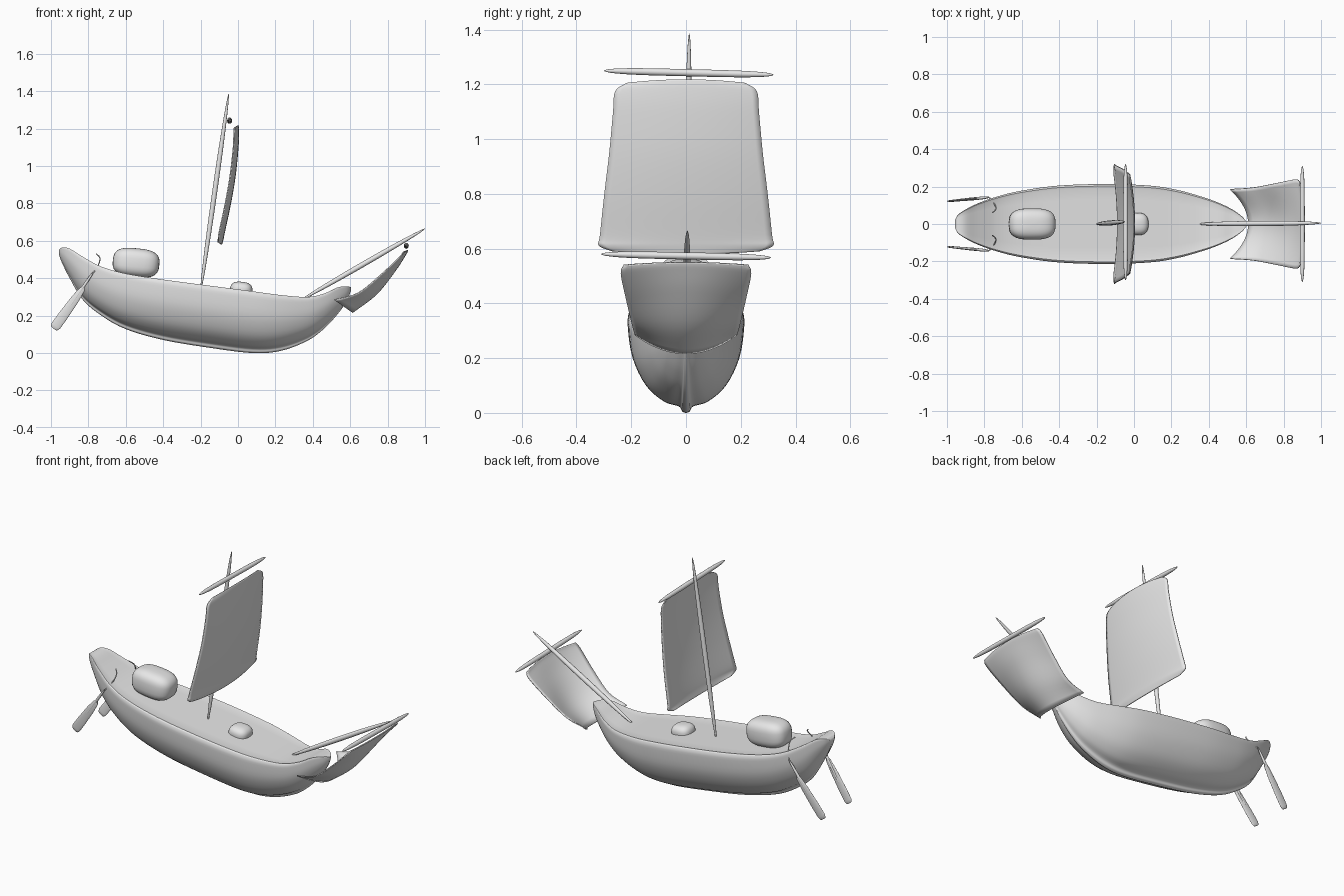
import bpy
import bmesh
import math
from mathutils import Vector

if "Cube" in bpy.data.objects:
    bpy.data.objects.remove(bpy.data.objects["Cube"], do_unlink=True)

grey = bpy.data.materials.new("plain grey")
grey.use_nodes = True
grey.diffuse_color = (0.8, 0.8, 0.8, 1)
grey.node_tree.nodes["Principled BSDF"].inputs["Base Color"].default_value = (0.8, 0.8, 0.8, 1)


def spline(points, steps):
    """Catmull-Rom resampling of tuples of any length."""
    pts = [Vector(p) for p in points]
    pts = [2 * pts[0] - pts[1]] + pts + [2 * pts[-1] - pts[-2]]
    out = []
    for a, b, c, d in zip(pts, pts[1:], pts[2:], pts[3:]):
        for i in range(steps):
            t = i / steps
            out.append(b + (c - a) * (t / 2) + (2 * a - 5 * b + 4 * c - d) * (t * t / 2)
                       + (3 * b - a - 3 * c + d) * (t ** 3 / 2))
    return out + [pts[-2]]


def finish(name, bm, angle=40):
    bmesh.ops.recalc_face_normals(bm, faces=bm.faces)
    mesh = bpy.data.meshes.new(name)
    bm.to_mesh(mesh)
    bm.free()
    mesh.materials.append(grey)
    ob = bpy.data.objects.new(name, mesh)
    bpy.context.collection.objects.link(ob)
    bpy.ops.object.select_all(action="DESELECT")
    ob.select_set(True)
    bpy.context.view_layer.objects.active = ob
    bpy.ops.object.shade_smooth_by_angle(angle=math.radians(angle))
    return ob


def loft(name, rows, closed=True, angle=40):
    """Skin rows of points; closed rows become a capped tube."""
    bm = bmesh.new()
    rows = [[bm.verts.new(p) for p in row] for row in rows]
    n = len(rows[0])
    for r, s in zip(rows, rows[1:]):
        for i in range(n if closed else n - 1):
            j = (i + 1) % n
            bm.faces.new((r[i], r[j], s[j], s[i]))
    if closed:
        bm.faces.new(rows[0])
        bm.faces.new(rows[-1])
    return finish(name, bm, angle)


def tube(name, start, end, sections, sides=16):
    """Elliptic tube from (t, width, depth) sections along a straight axis."""
    a, b = Vector(start), Vector(end)
    d = (b - a).normalized()
    ref = Vector((1, 0, 0)) if abs(d.y) > 0.9 else Vector((0, 1, 0))
    u = d.cross(ref).normalized()
    v = u.cross(d)
    angles = [math.tau * i / sides for i in range(sides)]
    return loft(name, [[a.lerp(b, t) + u * w * math.cos(q) + v * h * math.sin(q)
                        for q in angles] for t, w, h in sections])


def spar(name, start, end, radius, power):
    sections = []
    for i in range(25):
        t = (1 - math.cos(math.pi * i / 24)) / 2
        r = max(radius * math.sqrt(max(0, 1 - abs(2 * t - 1) ** power)), 0.0008)
        sections.append((t, r, r))
    return tube(name, start, end, sections)


def sail(name, rows):
    """Curved cloth from rows of centre x, z, edge x, z and half width."""
    grid = []
    for cx, cz, ex, ez, w in spline(rows, 5):
        us = [i / 12 for i in range(-12, 13)]
        grid.append([(cx + (ex - cx) * u * u, w * u, cz + (ez - cz) * u * u) for u in us])
    ob = loft(name, grid, closed=False)
    mod = ob.modifiers.new("cloth thickness", "SOLIDIFY")
    mod.thickness = 0.006
    mod.offset = 0


def pebble(name, centre, size, tilt, power):
    bm = bmesh.new()
    bmesh.ops.create_uvsphere(bm, u_segments=32, v_segments=20, radius=1)
    for v in bm.verts:
        v.co = [math.copysign(abs(c) ** power, c) * s for c, s in zip(v.co, size)]
    ob = finish(name, bm, 80)
    ob.location = centre
    ob.rotation_euler.y = tilt


# Hull: stations of x, keel height, rim height, half width
stations = [
    (-0.957, 0.525, 0.552, 0.022), (-0.94, 0.48, 0.564, 0.05), (-0.9, 0.4, 0.558, 0.078),
    (-0.83, 0.285, 0.515, 0.112), (-0.73, 0.2, 0.462, 0.147), (-0.6, 0.128, 0.425, 0.178),
    (-0.4, 0.07, 0.393, 0.205), (-0.15, 0.028, 0.36, 0.213), (0.08, 0, 0.33, 0.205),
    (0.23, 0.012, 0.31, 0.182), (0.37, 0.065, 0.3, 0.143), (0.46, 0.13, 0.318, 0.11),
    (0.53, 0.205, 0.35, 0.075), (0.58, 0.275, 0.357, 0.038), (0.605, 0.335, 0.352, 0.006)]
# Section: fractions of half width and height, from keel to rim
side = spline([(0, 0), (0.07, 0.02), (0.13, 0.075), (0.4, 0.13), (0.71, 0.3),
               (0.93, 0.58), (1, 0.88), (0.985, 0.975), (0.95, 1)], 4)
half = [tuple(p) for p in side] + [(f, 0.99) for f in (0.88, 0.6, 0.3, 0)]
ring = half + [(-y, z) for y, z in half[-2:0:-1]]
loft("hull", [[(x, y * w, low + (top - low) * z) for y, z in ring]
              for x, low, top, w in spline(stations, 5)], angle=50)

# Deck cargo
pebble("cargo_bundle", (-0.545, 0, 0.483), (0.125, 0.084, 0.077), 0.1, 0.68)
pebble("deck_dome", (0.017, 0, 0.335), (0.06, 0.06, 0.046), 0.1, 0.75)

# Mast, bowsprit and yards
spar("mast", (-0.2, 0, 0.33), (-0.05, 0.012, 1.385), 0.0135, 2)
spar("bowsprit", (0.34, 0, 0.285), (1.0, 0.005, 0.665), 0.014, 2)
spar("main_yard", (-0.045, -0.3, 1.25), (-0.045, 0.32, 1.235), 0.013, 4)
spar("fore_yard", (0.9, -0.31, 0.58), (0.9, 0.31, 0.567), 0.013, 4)

# Sails
sail("main_sail", [
    (0, 1.218, -0.02, 1.205, 0.215), (0.003, 1.185, -0.022, 1.175, 0.258),
    (0, 1.1, -0.025, 1.1, 0.266), (-0.015, 0.95, -0.042, 0.95, 0.28),
    (-0.04, 0.8, -0.068, 0.8, 0.298), (-0.072, 0.65, -0.1, 0.65, 0.314),
    (-0.08, 0.61, -0.105, 0.612, 0.318), (-0.088, 0.58, -0.108, 0.592, 0.27)])
sail("fore_sail", [
    (0.612, 0.217, 0.515, 0.285, 0.185), (0.74, 0.315, 0.64, 0.32, 0.195),
    (0.84, 0.44, 0.76, 0.415, 0.218), (0.895, 0.525, 0.86, 0.51, 0.238),
    (0.908, 0.55, 0.885, 0.54, 0.228)])

# Steering oars and their lashings on both sides of the stern
blade = [(0, 0.006, 0.002), (0.06, 0.016, 0.005), (0.3, 0.023, 0.006), (0.7, 0.027, 0.006),
         (0.93, 0.027, 0.005), (0.99, 0.02, 0.004), (1, 0.012, 0.002)]
for s, label in ((1, "left"), (-1, "right")):
    tube(label + "_oar_blade", (-0.825, s * 0.14, 0.352), (-0.985, s * 0.122, 0.13), blade, 24)
    spar(label + "_oar_shaft", (-0.772, s * 0.143, 0.435), (-0.93, s * 0.128, 0.205), 0.008, 3)
    path = bpy.data.curves.new(label + "_oar_rope", "CURVE")
    path.dimensions = "3D"
    path.bevel_depth = 0.003
    line = path.splines.new("POLY")
    pts = spline([(-0.772, s * 0.14, 0.43), (-0.745, s * 0.105, 0.475),
                  (-0.739, s * 0.08, 0.51), (-0.757, s * 0.06, 0.53)], 5)
    line.points.add(len(pts) - 1)
    for point, co in zip(line.points, pts):
        point.co = (*co, 1)
    path.materials.append(grey)
    bpy.context.collection.objects.link(bpy.data.objects.new(path.name, path))
